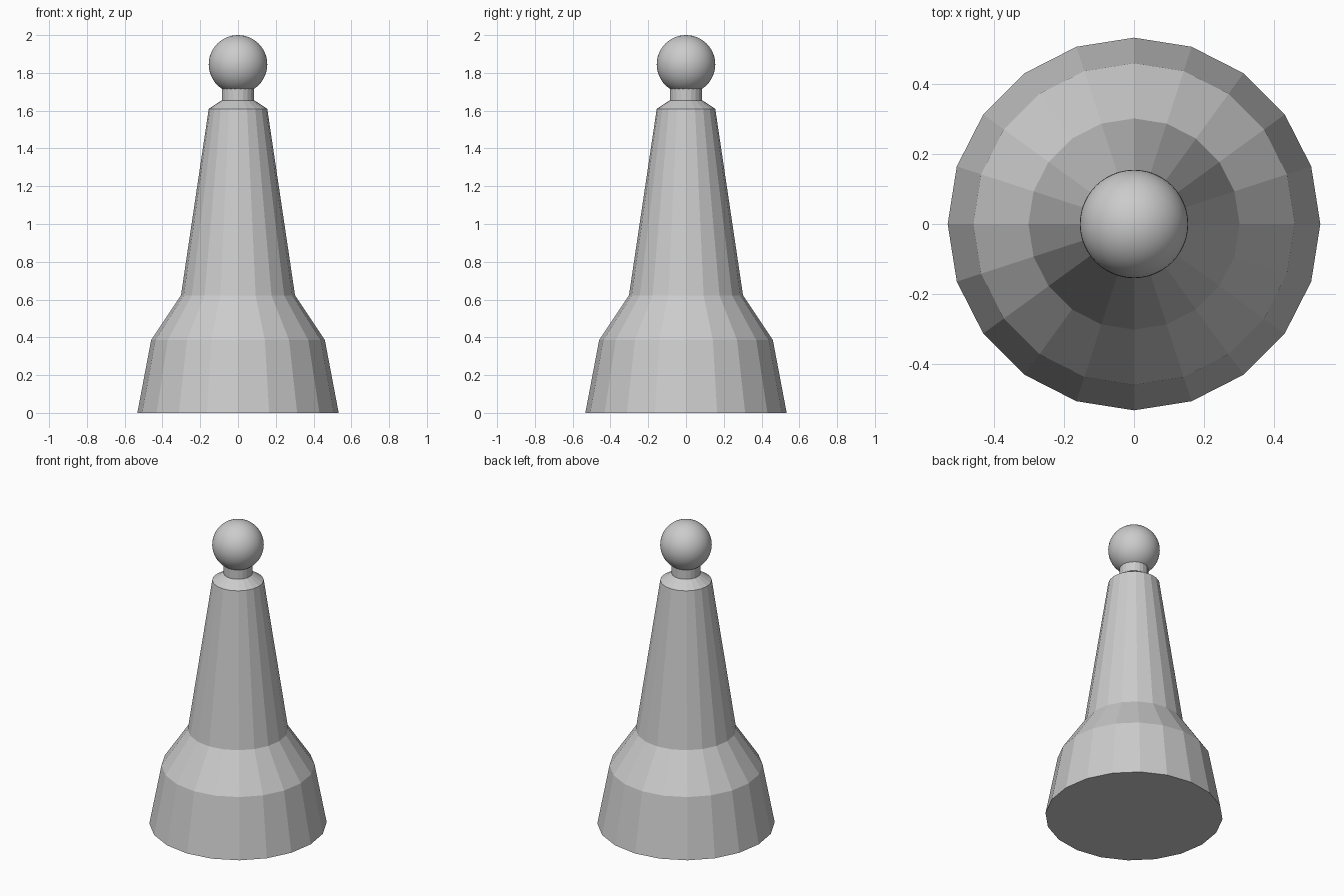
import bpy
import bmesh
from math import cos, sin, tau

if "Cube" in bpy.data.objects:
    bpy.data.objects.remove(bpy.data.objects["Cube"])


def lathe(name, profile, sides):
    """Closed faceted solid of revolution from (radius, z) points."""
    bm = bmesh.new()
    rings = [[bm.verts.new((r * cos(tau * i / sides), r * sin(tau * i / sides), z))
              for i in range(sides)] for r, z in profile]
    for low, high in zip(rings, rings[1:]):
        for i in range(sides):
            j = (i + 1) % sides
            bm.faces.new((low[i], low[j], high[j], high[i]))
    bm.faces.new(rings[0][::-1])
    bm.faces.new(rings[-1])
    mesh = bpy.data.meshes.new(name)
    bm.to_mesh(mesh)
    bm.free()
    obj = bpy.data.objects.new(name, mesh)
    bpy.context.collection.objects.link(obj)
    return obj


# Faceted body: flared base, shoulder, tapering shaft, bevelled cap and neck
lathe("body", [(0.533, 0), (0.46, 0.385), (0.302, 0.622), (0.155, 1.61),
               (0.086, 1.655), (0.086, 1.73)], 20)

# Smooth ball on top, sunk slightly onto the neck
bpy.ops.mesh.primitive_uv_sphere_add(segments=48, ring_count=24, radius=0.155,
                                     location=(0, 0, 1.845))
ball = bpy.context.object
ball.name = "ball"
bpy.ops.object.shade_smooth()
